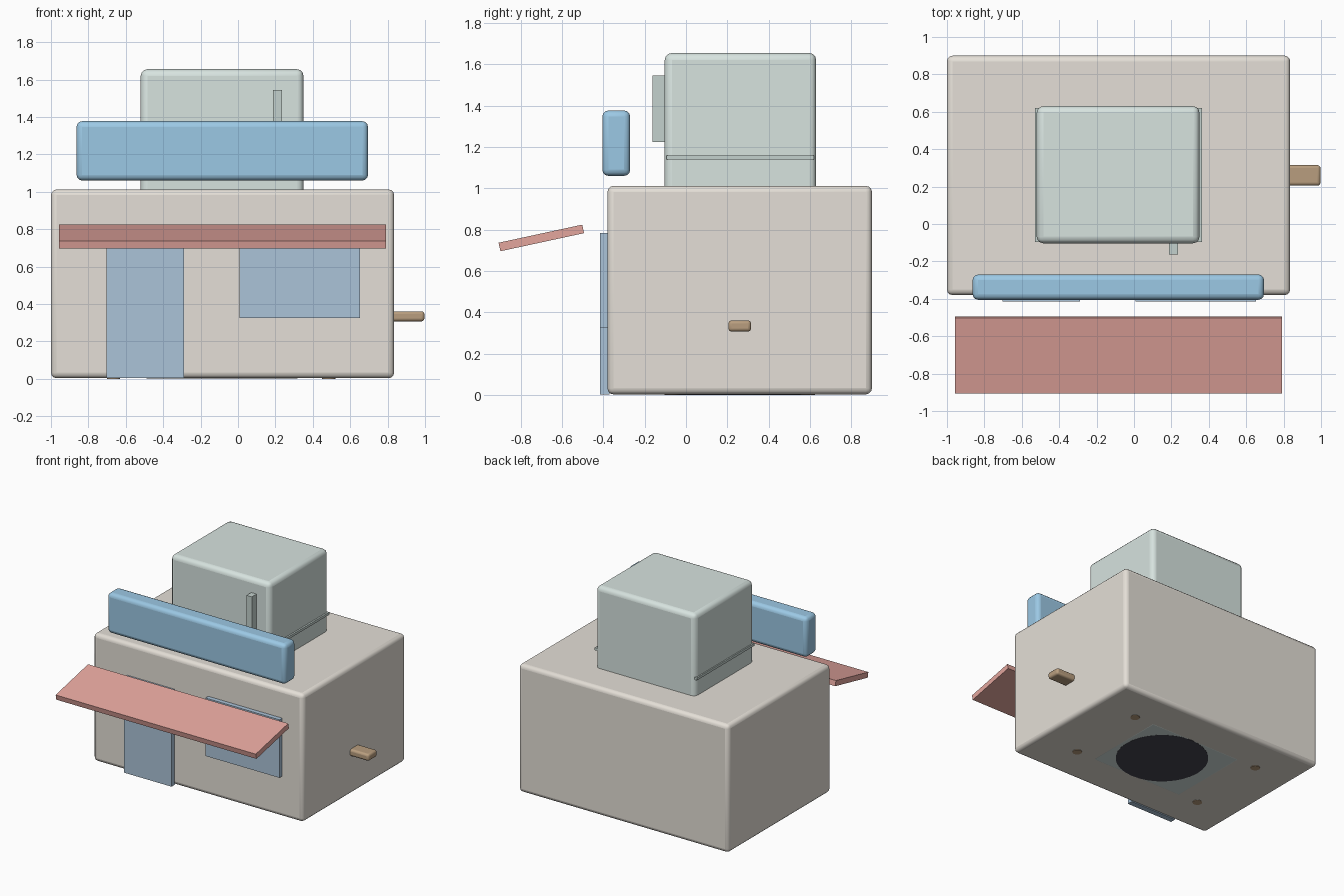
import bpy, math

if "Cube" in bpy.data.objects:
    bpy.data.objects.remove(bpy.data.objects["Cube"])


def paint(name, rgb):
    m = bpy.data.materials.new(name)
    m.diffuse_color = (*rgb, 1)
    m.use_nodes = True
    m.node_tree.nodes["Principled BSDF"].inputs["Base Color"].default_value = m.diffuse_color
    return m


CREAM = paint("cream", (0.78, 0.74, 0.68))
MINT = paint("mint", (0.68, 0.77, 0.74))
SEAM = paint("dark_mint", (0.55, 0.64, 0.61))
BLUE = paint("sign_blue", (0.33, 0.58, 0.78))
GLASS = paint("glass_blue", (0.41, 0.55, 0.69))
RED = paint("awning_red", (0.77, 0.38, 0.34))
WOOD = paint("wood", (0.48, 0.34, 0.21))
DARK = paint("dark_grey", (0.06, 0.06, 0.08))


def finish(ob, name, mat):
    ob.name = name
    ob.data.materials.append(mat)
    return ob


# box from its x, y and z ranges, with an optional rounded edge
def box(name, x, y, z, mat, bevel=0.0):
    mid = [(a + b) / 2 for a, b in (x, y, z)]
    bpy.ops.mesh.primitive_cube_add(size=1, location=mid)
    ob = bpy.context.object
    ob.scale = [b - a for a, b in (x, y, z)]
    bpy.ops.object.transform_apply(location=False, rotation=False, scale=True)
    if bevel:
        mod = ob.modifiers.new("round", "BEVEL")
        mod.width = bevel
        mod.segments = 3
        bpy.ops.object.shade_smooth_by_angle(angle=math.radians(35))
    return finish(ob, name, mat)


def disc(name, x, y, z, radius, depth, mat):
    bpy.ops.mesh.primitive_cylinder_add(vertices=32, radius=radius, depth=depth,
                                        location=(x, y, z + depth / 2))
    return finish(bpy.context.object, name, mat)


# building
box("shop_body", (-1.0, 0.835), (-0.38, 0.90), (0.003, 1.012), CREAM, 0.03)

# tall cabinet rising through the roof, with seam and handle
box("cabinet", (-0.52, 0.35), (-0.103, 0.63), (0.002, 1.655), MINT, 0.035)
box("cabinet_seam", (-0.53, 0.363), (-0.095, 0.62), (1.14, 1.16), SEAM)
box("cabinet_handle", (0.188, 0.234), (-0.162, -0.09), (1.225, 1.545), SEAM)

# sign board
box("sign_board", (-0.863, 0.695), (-0.405, -0.27), (1.06, 1.377), BLUE, 0.03)

# door and window panels on the front
box("door", (-0.703, -0.29), (-0.415, -0.37), (0.003, 0.76), GLASS)
box("window", (0.007, 0.652), (-0.415, -0.37), (0.325, 0.783), GLASS)

# sloping awning
awning = box("awning", (-0.958, 0.79), (-0.907, -0.493), (0.739, 0.781), RED)
awning.rotation_euler.x = math.radians(12.2)

# side peg
box("side_peg", (0.70, 0.997), (0.205, 0.315), (0.307, 0.361), WOOD, 0.016)

# floor disc and leg ends seen on the underside
disc("floor_disc", -0.05, 0.26, 0.001, 0.34, 0.02, DARK)
for i, (x, y) in enumerate([(-0.665, -0.07), (-0.665, 0.59), (0.485, -0.07), (0.485, 0.59)]):
    disc(f"leg_{i + 1}", x, y, 0.0, 0.035, 0.3, WOOD)
